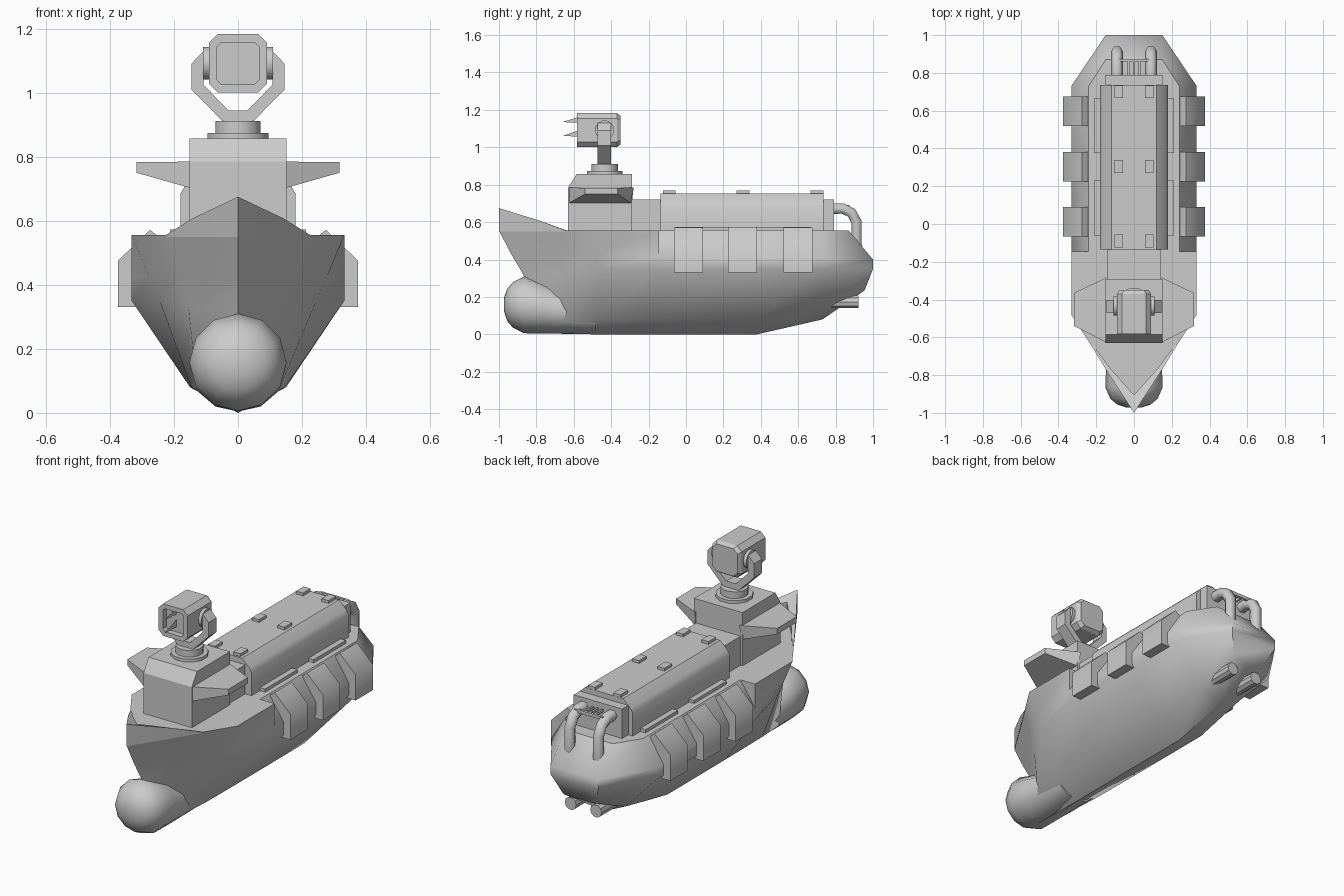
import bpy, bmesh, math
from mathutils import Vector

if "Cube" in bpy.data.objects:
    bpy.data.objects.remove(bpy.data.objects["Cube"])


def add(name, verts, faces):
    me = bpy.data.meshes.new(name)
    me.from_pydata([tuple(v) for v in verts], [], faces)
    bm = bmesh.new()
    bm.from_mesh(me)
    bmesh.ops.remove_doubles(bm, verts=bm.verts, dist=0.0005)
    bmesh.ops.dissolve_degenerate(bm, edges=bm.edges, dist=0.0005)
    bmesh.ops.recalc_face_normals(bm, faces=bm.faces)
    bm.to_mesh(me)
    bm.free()
    ob = bpy.data.objects.new(name, me)
    bpy.context.collection.objects.link(ob)
    return ob


def loft(name, rings):
    """Skin a list of equal closed rings and cap both ends."""
    n = len(rings[0])
    verts = [v for r in rings for v in r]
    faces = [(i * n + j, i * n + (j + 1) % n, (i + 1) * n + (j + 1) % n, (i + 1) * n + j)
             for i in range(len(rings) - 1) for j in range(n)]
    faces += [tuple(range(n)), tuple(range(len(verts) - n, len(verts)))]
    return add(name, verts, faces)


def prism_x(name, yz, x0, x1):
    return loft(name, [[(x, y, z) for y, z in yz] for x in (x0, x1)])


def prism_y(name, xz, y0, y1):
    return loft(name, [[(x, y, z) for x, z in xz] for y in (y0, y1)])


def box(name, x0, x1, y0, y1, z0, z1):
    return prism_y(name, [(x0, z0), (x1, z0), (x1, z1), (x0, z1)], y0, y1)


def lathe(name, axis, centre, profile, n, turn=0.0):
    """Rings of (position along axis, radius) around a centre line."""
    rings = []
    for p, r in profile:
        ring = []
        for k in range(n):
            a = 2 * math.pi * k / n + turn
            u, v = r * math.cos(a), r * math.sin(a)
            off = {'x': (p, u, v), 'y': (u, p, v), 'z': (u, v, p)}[axis]
            ring.append(Vector(centre) + Vector(off))
        rings.append(ring)
    return loft(name, rings)


# Hull: half sections of (x, y, z) from keel to deck edge
def section(y, kz, bilge, chine, upper, edge):
    return [(0, y, kz)] + [(p[0], y, p[1]) for p in (bilge, chine, upper, edge)]


halves = [
    [(0, -0.80, 0.005), (0, -0.82, 0.15), (0, -0.87, 0.32), (0, -0.935, 0.43), (0, -1, 0.555)],
    section(-0.65, 0.003, (0.128, 0.072), (0.155, 0.33), (0.185, 0.44), (0.222, 0.555)),
    section(-0.48, 0.0, (0.145, 0.078), (0.245, 0.35), (0.28, 0.43), (0.332, 0.555)),
    section(-0.145, 0.0, (0.15, 0.08), (0.332, 0.35), (0.332, 0.42), (0.332, 0.555)),
    section(-0.145, 0.0, (0.15, 0.08), (0.332, 0.35), (0.332, 0.42), (0.24, 0.555)),
    section(0.38, 0.0, (0.15, 0.08), (0.332, 0.35), (0.332, 0.42), (0.24, 0.555)),
    section(0.73, 0.08, (0.13, 0.14), (0.332, 0.35), (0.332, 0.41), (0.24, 0.555)),
    [(0, 0.93, 0.22), (0.1, 0.955, 0.235), (0.15, 1, 0.35), (0.15, 1, 0.40), (0.15, 0.87, 0.555)],
]
hv, hf, n = [], [], 9
for h in halves:
    hv += h + [(-x, y, z) for x, y, z in h[:0:-1]]
for i in range(len(halves) - 1):
    for j in range(n):
        a, b = i * n + j, i * n + (j + 1) % n
        hf.append((a, b, b + n, a + n))
s = (len(halves) - 1) * n
hf += [(s, s + 1, s + 8), (s + 1, s + 2, s + 7, s + 8),
       (s + 2, s + 3, s + 6, s + 7), (s + 3, s + 4, s + 5, s + 6)]
add("hull", hv, hf)

# Bulbous bow: (y, half width, bottom, top)
bulb = [(-0.972, 0.04, 0.12, 0.20), (-0.955, 0.09, 0.07, 0.245), (-0.925, 0.125, 0.035, 0.28),
        (-0.865, 0.152, 0.006, 0.31), (-0.76, 0.148, 0.005, 0.275), (-0.65, 0.14, 0.004, 0.24),
        (-0.48, 0.13, 0.01, 0.20)]
loft("bow_bulb", [[(w * math.cos(k * math.pi / 6), y,
                    (b + t) / 2 + (t - b) / 2 * math.sin(k * math.pi / 6))
                   for k in range(12)] for y, w, b, t in bulb])

for sx in (-1, 1):
    # Bow bulwark: outer wall, sloped rim and inner wall
    loft("bow_bulwark", [[(sx * x, y, z) for x, y, z in r] for r in (
        [(0, -1, 0.55), (0, -1, 0.675), (0, -0.905, 0.642), (0, -0.905, 0.55)],
        [(0.14, -0.78, 0.55), (0.143, -0.78, 0.607), (0.125, -0.765, 0.597), (0.125, -0.765, 0.55)],
        [(0.225, -0.645, 0.55), (0.225, -0.645, 0.556), (0.218, -0.64, 0.556), (0.218, -0.64, 0.55)])])
    # Bridge wings
    loft("bridge_wing", [
        [(sx * 0.14, y, z) for y, z in ((-0.63, 0.70), (-0.29, 0.70), (-0.28, 0.785), (-0.63, 0.785))],
        [(sx * 0.317, y, z) for y, z in ((-0.54, 0.75), (-0.365, 0.75), (-0.365, 0.783), (-0.54, 0.783))]])
    # Side fenders
    for y in (-0.065, 0.225, 0.52):
        prism_y("side_fender", [(sx * x, z) for x, z in (
            (0.30, 0.33), (0.375, 0.33), (0.375, 0.475), (0.275, 0.572), (0.235, 0.54))], y, y + 0.155)
    # Deck rails beside the cargo house
    for y in (-0.06, 0.375):
        box("deck_rail", sx * 0.175, sx * 0.212, y, y + 0.29, 0.55, 0.573)
    # Roof hatches
    for y in (-0.09, 0.305, 0.70):
        box("roof_hatch", sx * 0.08 - 0.022, sx * 0.08 + 0.022, y - 0.034, y + 0.034, 0.745, 0.768)
    # Stern pipes
    cu = bpy.data.curves.new("stern_pipe", 'CURVE')
    cu.dimensions = '3D'
    cu.bevel_depth, cu.bevel_resolution, cu.use_fill_caps = 0.032, 1, True
    path = [(0.77, 0.672), (0.84, 0.672), (0.885, 0.65), (0.912, 0.60), (0.912, 0.47)]
    sp = cu.splines.new('POLY')
    sp.points.add(len(path) - 1)
    for p, (y, z) in zip(sp.points, path):
        p.co = (sx * 0.09, y, z, 1)
    bpy.context.collection.objects.link(bpy.data.objects.new("stern_pipe", cu))
    # Thruster tubes
    lathe("thruster", 'y', (sx * 0.08, 0, 0.174), [(0.75, 0.036), (0.922, 0.036)], 10)

# Stern grille between the pipes
for x in (-0.03, 0, 0.03):
    box("grille_bar", x - 0.005, x + 0.005, 0.78, 0.87, 0.675, 0.69)
box("grille_cross_bar", -0.09, 0.09, 0.86, 0.873, 0.673, 0.692)

# Bridge, neck, cargo house and end plate
prism_x("bridge", [(-0.63, 0.54), (-0.29, 0.54), (-0.29, 0.857), (-0.585, 0.857), (-0.63, 0.785)], -0.152, 0.152)
box("bridge_neck", -0.14, 0.14, -0.30, -0.12, 0.54, 0.72)
prism_y("cargo_house", [(0.18, 0.54), (0.18, 0.685), (0.165, 0.71), (0.12, 0.752),
                        (-0.12, 0.752), (-0.165, 0.71), (-0.18, 0.685), (-0.18, 0.54)], -0.135, 0.735)
box("cargo_end_plate", -0.152, 0.152, 0.72, 0.79, 0.54, 0.722)

# Spotlight pedestal
lathe("pedestal", 'z', (0, -0.435, 0),
      [(0.85, 0.098), (0.874, 0.098), (0.874, 0.073), (0.912, 0.073)], 12, math.pi / 12)

# Spotlight yoke
outer = [(0.042, 0.905), (0.146, 1.01), (0.146, 1.09), (0.108, 1.13)]
inner = [(0.03, 0.945), (0.108, 1.025), (0.108, 1.06), (0.100, 1.12)]
outer = [(-x, z) for x, z in outer[::-1]] + outer
inner = [(-x, z) for x, z in inner[::-1]] + inner
loft("spotlight_yoke", [[(o[0], -0.472, o[1]), (o[0], -0.402, o[1]),
                         (i[0], -0.402, i[1]), (i[0], -0.472, i[1])] for o, i in zip(outer, inner)])


# Spotlight head: chamfered box with recessed front
def head_ring(y, h, c, cz=1.092):
    pts = [(h, c - h), (h, h - c), (h - c, h), (c - h, h), (-h, h - c), (-h, c - h), (c - h, -h), (h - c, -h)]
    return [(x, y, cz + z) for x, z in pts]


loft("spotlight_head", [head_ring(-0.55, 0.065, 0.013), head_ring(-0.582, 0.065, 0.013),
                        head_ring(-0.582, 0.091, 0.028), head_ring(-0.37, 0.091, 0.028),
                        head_ring(-0.35, 0.078, 0.025)])
for sx in (-1, 1):
    lathe("pivot_disc", 'x', (0, -0.435, 1.092), [(sx * 0.085, 0.052), (sx * 0.109, 0.052)], 12, math.pi / 12)
# Paper-thin fins projecting from the lamp
for z, top, low in ((1.135, 1.17, 1.13), (1.06, 1.1, 1.058)):
    add("lamp_fin", [(0, -0.66, z), (0, -0.55, low), (0, -0.55, top)], [(0, 1, 2)])

# Smooth shading with crisp edges; the rounded parts get a wider angle
for ob in bpy.context.scene.objects:
    if ob.type == 'MESH':
        bpy.ops.object.select_all(action='DESELECT')
        ob.select_set(True)
        bpy.context.view_layer.objects.active = ob
        rounded = ob.name.split('.')[0] in ("hull", "bow_bulb", "side_fender")
        bpy.ops.object.shade_smooth_by_angle(angle=math.radians(50 if rounded else 32))
